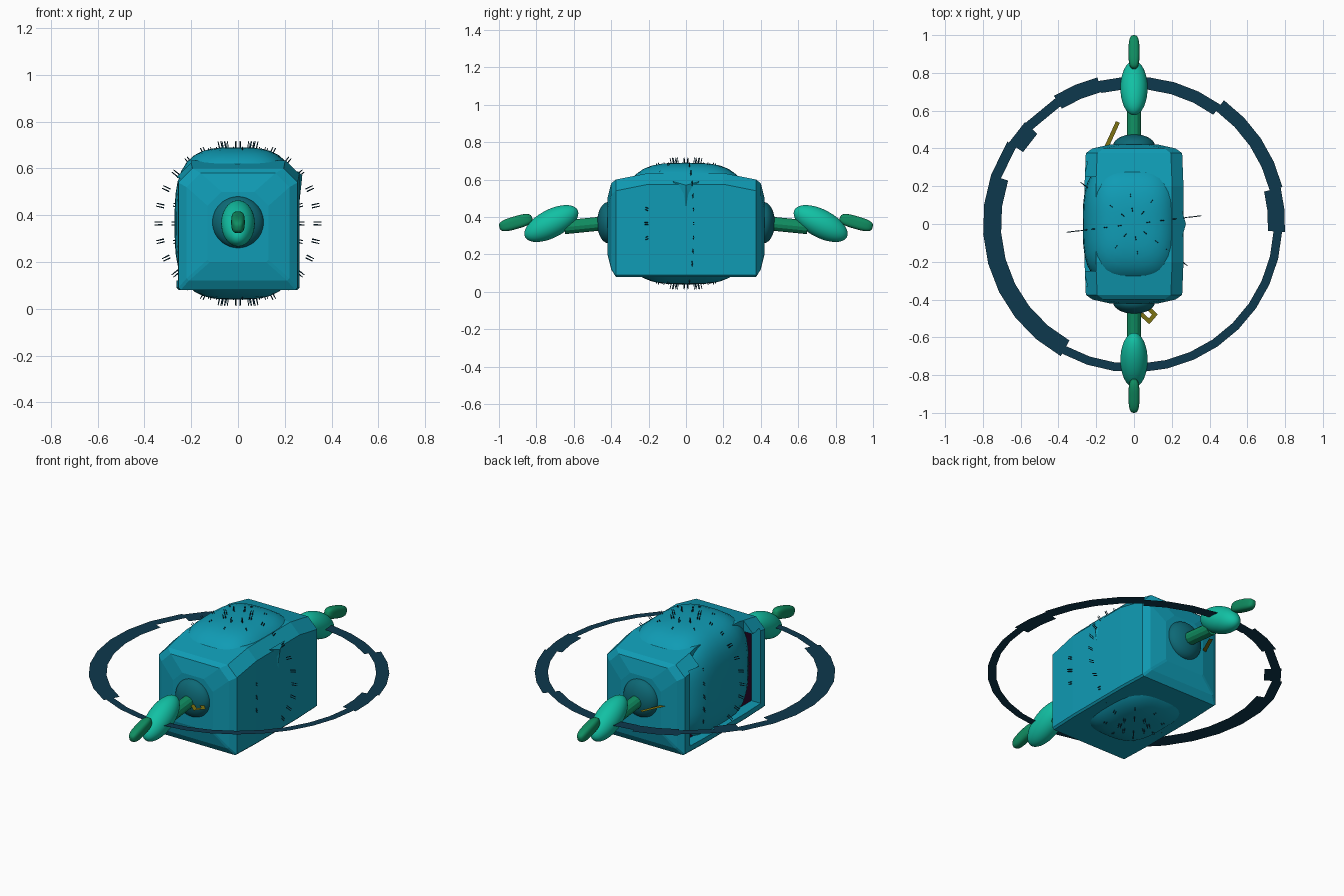
import bpy, bmesh, math
from mathutils import Vector, Matrix

cube = bpy.data.objects.get("Cube")
if cube:
    bpy.data.objects.remove(cube, do_unlink=True)

MID = 0.36  # height of the ring plane and the spine centre


def material(name, rgb):
    m = bpy.data.materials.new(name)
    m.use_nodes = True
    m.diffuse_color = (*rgb, 1)
    m.node_tree.nodes["Principled BSDF"].inputs["Base Color"].default_value = (*rgb, 1)
    return m


TEAL = material("teal", (0.005, 0.33, 0.46))
NAVY = material("navy", (0.004, 0.04, 0.075))
MINT = material("mint", (0.006, 0.53, 0.37))
GREEN = material("green", (0.005, 0.27, 0.12))
DEEP = material("deep_teal", (0.004, 0.14, 0.18))
OLIVE = material("olive", (0.2, 0.17, 0.006))
PURPLE = material("purple", (0.03, 0.003, 0.03))


def finish(name, bm, mat, smooth=False):
    bmesh.ops.recalc_face_normals(bm, faces=bm.faces)
    me = bpy.data.meshes.new(name)
    bm.to_mesh(me)
    bm.free()
    me.materials.append(mat)
    for p in me.polygons:
        p.use_smooth = smooth
    ob = bpy.data.objects.new(name, me)
    bpy.context.collection.objects.link(ob)
    return ob


def box(name, lo, hi, mat):
    lo, hi = Vector(lo), Vector(hi)
    bm = bmesh.new()
    bmesh.ops.create_cube(bm, size=1, matrix=Matrix.Translation((lo + hi) / 2)
                          @ Matrix.Diagonal((*(hi - lo), 1)))
    return finish(name, bm, mat)


def ellipsoid(name, centre, radii, mat, tilt=0, power=2):
    bm = bmesh.new()
    bmesh.ops.create_uvsphere(bm, u_segments=40, v_segments=24, radius=1)
    for v in bm.verts:
        size = sum(abs(c) ** power for c in v.co) ** (1 / power)
        v.co = v.co / size
    bm.transform(Matrix.Translation(centre) @ Matrix.Rotation(tilt, 4, 'X')
                 @ Matrix.Diagonal((*radii, 1)))
    return finish(name, bm, mat, True)


def rod(name, a, b, radius, mat, sides=12):
    a, b = Vector(a), Vector(b)
    bm = bmesh.new()
    bmesh.ops.create_cone(bm, cap_ends=True, segments=sides, radius1=radius, radius2=radius,
                          depth=(b - a).length,
                          matrix=Matrix.Translation((a + b) / 2)
                          @ (b - a).to_track_quat('Z', 'Y').to_matrix().to_4x4())
    return finish(name, bm, mat)


# Faceted shell lofted along y from chamfered sections
half = [(0.42, 0.13, 0.20, 0.50), (0.40, 0.22, 0.12, 0.58),
        (0.375, 0.255, 0.08, 0.60), (0.2, 0.262, 0.08, 0.635)]
sections = [(-y, w, b, t) for y, w, b, t in half] + half[::-1]
bm = bmesh.new()
loops = []
for y, w, b, t in sections:
    c, e = 0.06, 0.01
    right = [(w - e, b), (w, b + e), (w, t - c), (w - c, t)]
    outline = right + [(-x, z) for x, z in right[::-1]]
    loops.append([bm.verts.new((x, y, z)) for x, z in outline])
for p, q in zip(loops, loops[1:]):
    for i in range(8):
        j = (i + 1) % 8
        bm.faces.new((p[i], p[j], q[j], q[i]))
bm.faces.new(loops[0])
bm.faces.new(loops[-1])
shell = finish("shell", bm, TEAL)

# Open bay in the -x wall, reaching up beside the core
for lo, hi in (((-0.4, -0.33, 0.12), (-0.19, 0.33, 0.56)),
               ((-0.4, -0.25, 0.3), (-0.2, 0.25, 0.8))):
    cutter = box("bay_cutter", lo, hi, TEAL)
    cutter.hide_render = True
    mod = shell.modifiers.new("bay", 'BOOLEAN')
    mod.operation, mod.solver, mod.object = 'DIFFERENCE', 'EXACT', cutter
    bpy.context.view_layer.objects.active = shell
    bpy.ops.object.modifier_apply(modifier=mod.name)
    bpy.data.objects.remove(cutter, do_unlink=True)
box("bay_lining", (-0.196, -0.33, 0.12), (-0.19, 0.33, 0.56), PURPLE)

# Rounded core showing above, below and in the bay
ellipsoid("core", (-0.006, 0, 0.365), (0.265, 0.335, 0.325), TEAL, power=3.2)

# Pointed tongue hanging over the +x wall
bm = bmesh.new()
rim = [bm.verts.new(p) for p in ((0.255, -0.07, 0.59), (0.255, 0.07, 0.59), (0.255, 0.02, 0.5),
                                 (0.262, 0, 0.45), (0.255, -0.02, 0.5))]
ridge = bm.verts.new((0.275, 0, 0.57))
for i in range(5):
    bm.faces.new((rim[i], rim[(i + 1) % 5], ridge))
finish("tongue", bm, TEAL)

# Jointed arms at front and back
for s, side in ((-1, "front"), (1, "back")):
    ellipsoid(side + "_hub", (0, s * 0.415, 0.37), (0.11, 0.06, 0.11), DEEP)
    rod(side + "_upper_arm", (0, s * 0.45, 0.365), (0, s * 0.65, 0.345), 0.037, GREEN)
    ellipsoid(side + "_forearm", (0, s * 0.72, 0.365), (0.072, 0.158, 0.075), MINT, -s * 0.48)
    ellipsoid(side + "_finger", (0, s * 0.91, 0.37), (0.029, 0.091, 0.034), GREEN, -s * 0.28,
              power=3)

# Flat ring with uneven band: start angle, inner and outer radius
bands = [(-3, 0.71, 0.80), (14, 0.74, 0.81), (54, 0.715, 0.78), (104, 0.72, 0.80),
         (122, 0.735, 0.785), (137, 0.70, 0.79), (147, 0.745, 0.80),
         (161, 0.705, 0.80), (241, 0.74, 0.785), (357, 0, 0)]
bm = bmesh.new()
for (a0, inner, outer), (a1, _, _) in zip(bands, bands[1:]):
    steps = max(1, round((a1 - a0) / 11))
    pairs = []
    for i in range(steps + 1):
        a = math.radians(a0 + (a1 - a0) * i / steps)
        pairs.append([bm.verts.new((r * math.cos(a), r * math.sin(a), MID))
                      for r in (inner, outer)])
    for p, q in zip(pairs, pairs[1:]):
        bm.faces.new((p[0], p[1], q[1], q[0]))
finish("ring", bm, NAVY)


# Flat strips lying in the ring plane near the hubs
def strip(name, points, width=0.022):
    bm = bmesh.new()
    for a, b in zip(points, points[1:]):
        a, b = Vector((*a, MID)), Vector((*b, MID))
        along = (b - a).normalized() * width / 2
        across = Vector((-along.y, along.x, 0))
        a, b = a - along, b + along
        bm.faces.new([bm.verts.new(p) for p in (a - across, b - across, b + across, a + across)])
    finish(name, bm, OLIVE)


strip("back_marker", [(-0.09, 0.53), (-0.14, 0.42)])
strip("front_marker", [(0.03, -0.47), (0.08, -0.515), (0.11, -0.48), (0.08, -0.45)])

# Short paired spines on a sphere around the core
bm = bmesh.new()
for i in range(1, 14):
    lat = math.radians(-90 + i * 180 / 14)
    for k in range(8):
        lon = math.radians(7 + 45 * k)
        d = Vector((math.cos(lat) * math.cos(lon), math.cos(lat) * math.sin(lon), math.sin(lat)))
        turn = d.to_track_quat('Z', 'Y').to_matrix().to_4x4()
        for off in (-0.006, 0.006):
            place = Matrix.Translation(d * 0.343 + Vector((0, 0, 0.365)))
            bmesh.ops.create_cone(bm, cap_ends=True, segments=4, radius1=0.003, radius2=0.002,
                                  depth=0.034,
                                  matrix=place @ turn @ Matrix.Translation((0, off, 0)))
finish("spines", bm, NAVY)
